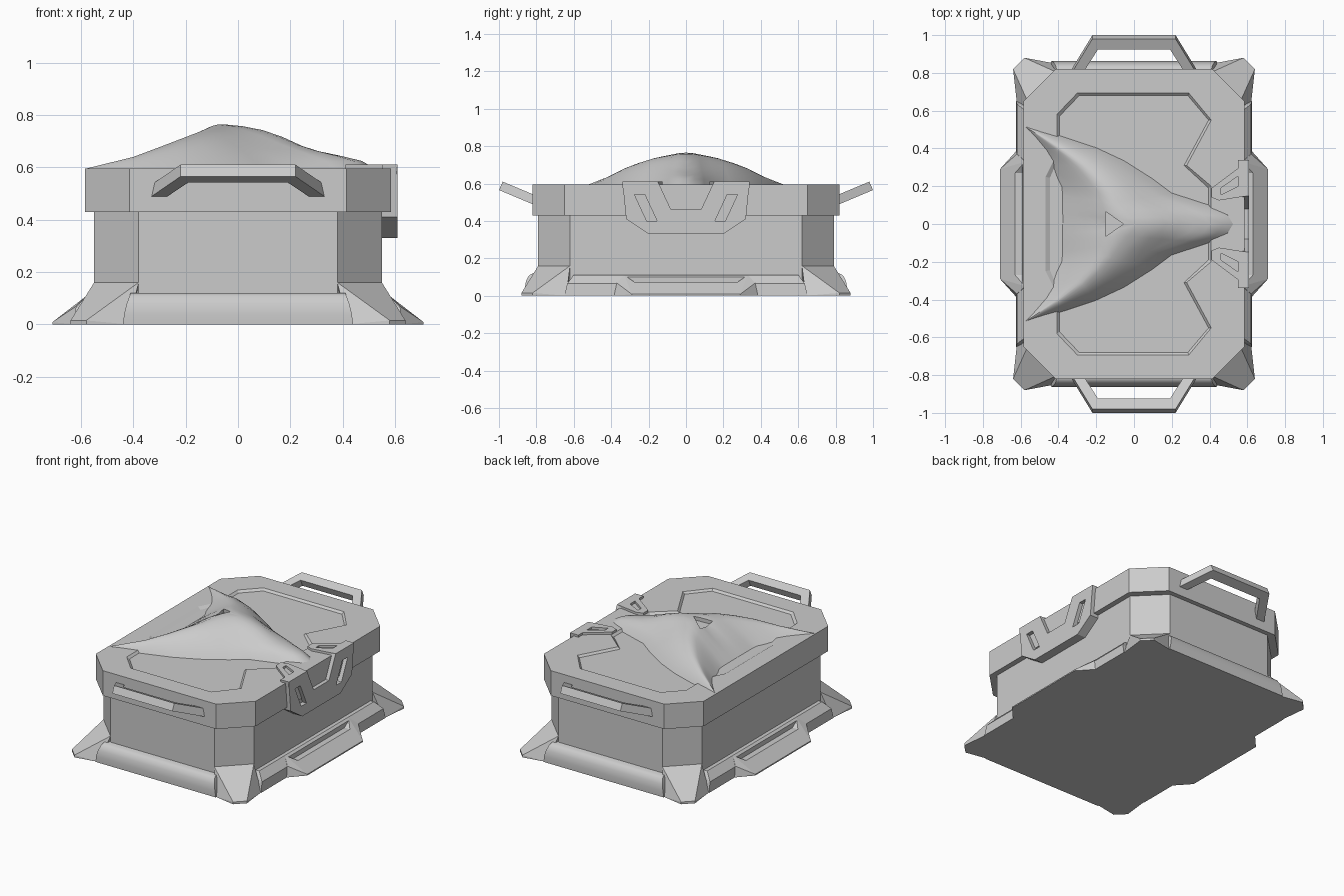
import bpy, bmesh, math
from mathutils import Vector

if "Cube" in bpy.data.objects:
    bpy.data.objects.remove(bpy.data.objects["Cube"])

GREY = (0.6, 0.6, 0.6, 1)
mat = bpy.data.materials.new("plain grey")
mat.use_nodes = True
mat.diffuse_color = GREY
mat.node_tree.nodes["Principled BSDF"].inputs["Base Color"].default_value = GREY


def finish(bm, name, smooth=False):
    bmesh.ops.recalc_face_normals(bm, faces=bm.faces)
    mesh = bpy.data.meshes.new(name)
    bm.to_mesh(mesh)
    bm.free()
    mesh.materials.append(mat)
    ob = bpy.data.objects.new(name, mesh)
    bpy.context.collection.objects.link(ob)
    if smooth:
        shade(ob)
    return ob


def activate(ob):
    bpy.ops.object.select_all(action='DESELECT')
    ob.select_set(True)
    bpy.context.view_layer.objects.active = ob


def shade(ob):
    activate(ob)
    bpy.ops.object.shade_smooth_by_angle(angle=math.radians(35))


def loft(name, lower, upper):
    """Solid between two matching outlines."""
    bm = bmesh.new()
    a = [bm.verts.new(p) for p in lower]
    b = [bm.verts.new(p) for p in upper]
    n = len(a)
    bm.faces.new(a)
    bm.faces.new(b[::-1])
    for i in range(n):
        j = (i + 1) % n
        bm.faces.new((a[i], a[j], b[j], b[i]))
    return finish(bm, name)


def prism(name, outline, z0, z1):
    return loft(name, [(x, y, z0) for x, y in outline], [(x, y, z1) for x, y in outline])


def plate(name, outline, x0, x1):
    return loft(name, [(x0, y, z) for y, z in outline], [(x1, y, z) for y, z in outline])


def hull(name, points, smooth=False):
    bm = bmesh.new()
    for p in points:
        bm.verts.new(p)
    bmesh.ops.convex_hull(bm, input=bm.verts)
    bmesh.ops.dissolve_limit(bm, angle_limit=0.01, verts=bm.verts, edges=bm.edges)
    return finish(bm, name, smooth)


def cut(ob, cutter):
    mod = ob.modifiers.new("cut", 'BOOLEAN')
    mod.operation = 'DIFFERENCE'
    mod.solver = 'EXACT'
    mod.object = cutter
    cutter.hide_render = True
    activate(ob)
    bpy.ops.object.modifier_apply(modifier=mod.name)
    bpy.data.objects.remove(cutter)


def octagon(x, y, c):
    return [(-x, -y + c), (-x + c, -y), (x - c, -y), (x, -y + c),
            (x, y - c), (x - c, y), (-x + c, y), (-x, y - c)]


def mirrored(half):
    """Close a +y half outline with its reflection."""
    return half + [(x, -y) for x, y in reversed(half)]


# Box body and lid
prism("body", octagon(0.55, 0.79, 0.17), 0, 0.44)
lid = prism("lid", octagon(0.585, 0.82, 0.17), 0.43, 0.595)

# Sunken lid panel with sloped edges
panel = mirrored([(-0.47, 0.25), (-0.41, 0.37), (-0.41, 0.58), (-0.3, 0.695),
                  (0.29, 0.695), (0.41, 0.55), (0.28, 0.31), (0.41, 0.2)])
inner = mirrored([(-0.445, 0.245), (-0.395, 0.36), (-0.395, 0.57), (-0.29, 0.68),
                  (0.285, 0.68), (0.395, 0.55), (0.265, 0.31), (0.395, 0.19)])
cut(lid, loft("panel_cutter", [(x, y, 0.582) for x, y in inner],
              [(x, y, 0.596) for x, y in panel]))

# Corner feet
for sx in (-1, 1):
    for sy in (-1, 1):
        corner = [(0.55, 0.62, 0.16), (0.38, 0.79, 0.16), (0.64, 0.82, 0), (0.58, 0.88, 0),
                  (0.64, 0.82, 0.015), (0.58, 0.88, 0.015), (0.62, 0.64, 0), (0.42, 0.85, 0),
                  (0.38, 0.62, 0), (0.38, 0.62, 0.16)]
        hull("corner_foot", [(sx * x, sy * y, z) for x, y, z in corner])

# Rounded skirts on the two short ends
skirt = [(0.44, 0.7, 0), (0.44, 0.86, 0), (0.435, 0.862, 0.04), (0.425, 0.855, 0.08),
         (0.415, 0.84, 0.108), (0.41, 0.82, 0.12), (0.41, 0.7, 0.12)]
for sy in (-1, 1):
    hull("end_skirt", [(sx * x, sy * y, z) for x, y, z in skirt for sx in (-1, 1)], True)

# Long side skirts, each with a flared and notched centre
wall = [(0.5, 0.65, 0), (0.625, 0.65, 0), (0.62, 0.635, 0.065), (0.575, 0.6, 0.112),
        (0.5, 0.6, 0.112)]
flare = [(0.5, 0.39, 0), (0.62, 0.39, 0), (0.71, 0.29, 0), (0.71, 0.29, 0.008),
         (0.62, 0.37, 0.068), (0.575, 0.33, 0.112), (0.5, 0.33, 0.112)]
for sx in (-1, 1):
    for name, shape in (("side_skirt", wall), ("side_flare", flare)):
        part = hull(name, [(sx * x, sy * y, z) for x, y, z in shape for sy in (-1, 1)])
        notch = [(-0.27, 0.07), (0.27, 0.07), (0.36, 0.13), (-0.36, 0.13)]
        cut(part, plate("notch_cutter", notch, sx * 0.59, sx * 0.75))

# Tilted carrying handles
frame = [(-0.33, 0.8), (-0.22, 0.98), (0.22, 0.98), (0.33, 0.8),
         (0.27, 0.8), (0.19, 0.925), (-0.19, 0.925), (-0.27, 0.8)]
for sy in (-1, 1):
    top = [(x, sy * y, 0.61 + (y - 0.98) * 0.42) for x, y in frame]
    low = [(x, y + sy * 0.02, z - 0.045) for x, y, z in top]
    loft("carry_handle", low, top)

# Front latch plate with slots
half_latch = [(0.08, 0.46), (0.15, 0.61), (0.34, 0.61), (0.32, 0.41), (0.2, 0.33)]
latch = plate("latch_plate", half_latch + [(-y, z) for y, z in reversed(half_latch)], 0.55, 0.61)
for sy in (-1, 1):
    slot = [(0.275, 0.54), (0.22, 0.54), (0.155, 0.4), (0.21, 0.4)]
    cut(latch, plate("slot_cutter", [(sy * y, z) for y, z in slot], 0.58, 0.65))

    # Latch arms lying on the lid
    arm_shape = [(0.61, 0.34), (0.41, 0.19), (0.41, 0.14), (0.45, 0.125), (0.61, 0.15)]
    arm = prism("latch_arm", [(x, sy * y) for x, y in arm_shape], 0.575, 0.61)
    gap = [(0.46, 0.19), (0.59, 0.28), (0.59, 0.22), (0.46, 0.155)]
    cut(arm, prism("gap_cutter", [(x, sy * y) for x, y in gap], 0.594, 0.65))

# Swept ornament: outer edge, ridge and rear edge from the nose to a wing tip
BASE = 0.58
stations = [
    ((0.55, 0), (-0.06, 0, 0.765), (-0.38, 0)),
    ((0.52, 0.05), (-0.08, 0.03, 0.763), (-0.38, 0.05)),
    ((0.4, 0.1), (-0.1, 0.06, 0.758), (-0.38, 0.1)),
    ((0.2, 0.165), (-0.12, 0.11, 0.748), (-0.38, 0.15)),
    ((0.1, 0.24), (-0.15, 0.17, 0.735), (-0.385, 0.2)),
    ((-0.05, 0.335), (-0.21, 0.24, 0.712), (-0.41, 0.25)),
    ((-0.2, 0.405), (-0.28, 0.31, 0.685), (-0.43, 0.31)),
    ((-0.38, 0.465), (-0.4, 0.4, 0.64), (-0.48, 0.39)),
    ((-0.58, 0.52), (-0.578, 0.518, 0.596), (-0.582, 0.515)),
]
nose = [0, 0.24, 0.34, 0.42, 0.55, 0.74, 0.88, 0.96, 1]   # rise along the nose
STEPS = len(nose) - 1


def section(i):
    edge, ridge, rear = stations[i]
    o, r, b = Vector((*edge, BASE)), Vector(ridge), Vector((*rear, BASE))
    k = max(0, 1 - i / 4)
    points = []
    for s in range(STEPS + 1):
        u = s / STEPS
        p = o.lerp(r, u)
        rise = k * nose[s] + (1 - k) * math.sin(u * math.pi / 2) ** 0.9
        p.z = BASE + (r.z - BASE) * rise
        points.append(p)
    for s in range(1, 6):
        u = s / 5
        p = r.lerp(b, u)
        p.z = BASE + (r.z - BASE) * (1 - u ** 1.2)
        points.append(p)
    return points


bm = bmesh.new()
rows = []
last = len(stations) - 1
for i in range(-last, last + 1):
    sy = -1 if i < 0 else 1
    rows.append([bm.verts.new((p.x, sy * p.y, p.z)) for p in section(abs(i))])
for a, b in zip(rows, rows[1:]):
    for j in range(len(a) - 1):
        bm.faces.new((a[j], a[j + 1], b[j + 1], b[j]))
    bm.faces.new((a[0], b[0], b[-1], a[-1]))
for row in (rows[0], rows[-1]):
    bm.faces.new(row)
ornament = finish(bm, "swept_ornament")

# Small triangular pit at the ornament's peak
pit = [(-0.15, -0.065), (-0.055, 0), (-0.15, 0.065)]
cut(ornament, loft("pit_cutter", [(x, y, 0.745 + (x + 0.055) * 0.35) for x, y in pit],
                   [(x, y, 0.85) for x, y in pit]))
shade(ornament)
